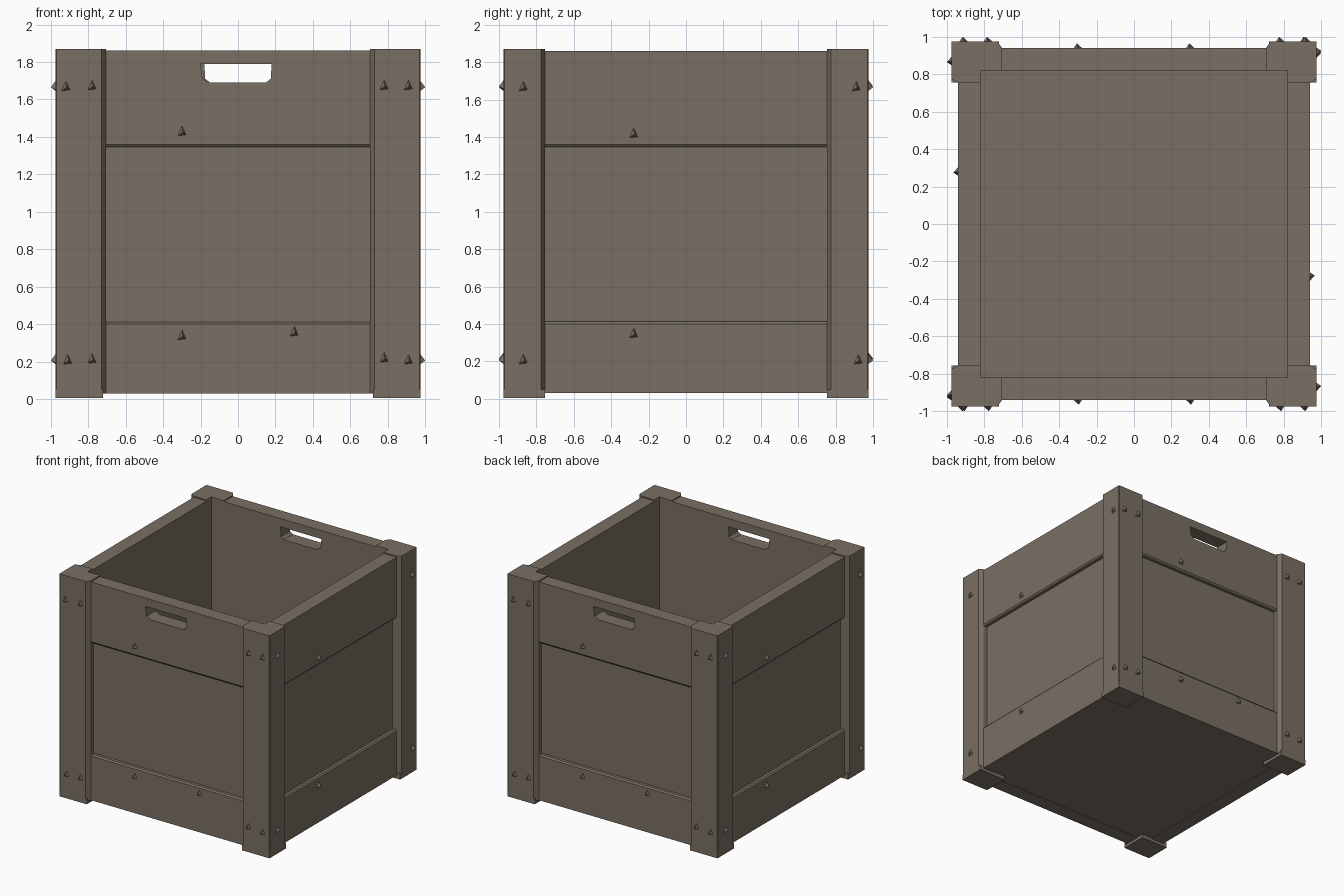
import bpy, bmesh, math
from mathutils import Matrix, Vector

if "Cube" in bpy.data.objects:
    bpy.data.objects.remove(bpy.data.objects["Cube"])

wood = bpy.data.materials.new("weathered_wood")
wood.diffuse_color = (0.195, 0.160, 0.127, 1)
wood.use_nodes = True
wood.node_tree.nodes["Principled BSDF"].inputs["Base Color"].default_value = wood.diffuse_color

INNER, PANEL, RAIL, POST = 0.82, 0.905, 0.94, 0.975


def finish(name, bm):
    bmesh.ops.recalc_face_normals(bm, faces=bm.faces)
    me = bpy.data.meshes.new(name)
    bm.to_mesh(me)
    bm.free()
    me.materials.append(wood)
    ob = bpy.data.objects.new(name, me)
    bpy.context.collection.objects.link(ob)
    return ob


def prism(name, pts, lo, hi, place):
    """Extrude a 2D outline from lo to hi; place maps (u, v, w) to 3D."""
    bm = bmesh.new()
    a = [bm.verts.new(place(u, v, lo)) for u, v in pts]
    b = [bm.verts.new(place(u, v, hi)) for u, v in pts]
    n = len(pts)
    bm.faces.new(a)
    bm.faces.new(b[::-1])
    for i in range(n):
        bm.faces.new((a[i], a[(i + 1) % n], b[(i + 1) % n], b[i]))
    return finish(name, bm)


def upright(u, v, w):
    return (u, v, w)


# Corner posts: L-shaped so the inside stays a clean box, with square feet
post = [(0.705, INNER), (0.705, RAIL), (0.73, POST), (0.97, POST), (POST, 0.97),
        (POST, 0.775), (RAIL, 0.755), (INNER, 0.755), (INNER, INNER)]
foot = [(0.72, 0.755), (0.72, POST), (POST, POST), (POST, 0.755)]
for sx in (-1, 1):
    for sy in (-1, 1):
        tag = ("left" if sx < 0 else "right") + ("_front" if sy < 0 else "_back")
        prism("post_" + tag, [(x * sx, y * sy) for x, y in post], 0.03, 1.87, upright)
        prism("foot_" + tag, [(x * sx, y * sy) for x, y in foot], 0.005, 0.05, upright)

# Floor
prism("floor", [(-.85, -.85), (.85, -.85), (.85, .85), (-.85, .85)], 0.035, 0.12, upright)

# Wall cross-sections as (depth, height); rails have chamfered inner edges
bottom = [(INNER, 0.03), (RAIL, 0.03), (RAIL, 0.40), (RAIL - 0.01, 0.412), (INNER, 0.412)]
middle = [(INNER, 0.40), (PANEL, 0.40), (PANEL, 1.36), (INNER, 1.36)]
top = [(INNER, 1.347), (RAIL - 0.01, 1.347), (RAIL, 1.36), (RAIL, 1.86), (INNER, 1.86)]
handle = [(-0.20, 1.79), (0.18, 1.79), (0.175, 1.71), (0.15, 1.69), (-0.15, 1.69), (-0.19, 1.71)]

# Nail positions (along wall, height)
end_nails = [(-0.92, 1.67), (-0.78, 1.675), (0.78, 1.675), (0.91, 1.675),
             (-0.91, 0.21), (-0.78, 0.215), (0.78, 0.22), (0.91, 0.21)]
end_rail_nails = [(-0.3, 1.43), (-0.3, 0.34), (0.3, 0.36)]
side_nails = [(-0.87, 1.67), (0.91, 1.67), (-0.87, 0.21), (0.92, 0.21)]
side_rail_nails = [(-0.28, 1.42), (-0.28, 0.35)]


def nail(name, place, u, z, depth):
    """Small three-sided bent nail head."""
    bm = bmesh.new()
    base = [bm.verts.new(place(depth - 0.005, z + dz, u + du))
            for du, dz in ((-0.028, -0.028), (0.025, -0.022), (0.0, 0.035))]
    tip = bm.verts.new(place(depth + 0.025, z - 0.005, u + 0.005))
    bm.faces.new(base)
    for i in range(3):
        bm.faces.new((base[i], base[(i + 1) % 3], tip))
    finish(name, bm)


# Four walls, each turned round the z axis
for k, side in enumerate(("front", "right", "back", "left")):
    rot = Matrix.Rotation(math.pi / 2 * k, 3, 'Z')
    end = k % 2 == 0

    def place(d, z, u, rot=rot):
        return rot @ Vector((u, -d, z))

    half = 0.73 if end else 0.77
    prism("bottom_rail_" + side, bottom, -half, half, place)
    prism("panel_" + side, middle, -half, half, place)
    rail = prism("top_rail_" + side, top, -half, half, place)

    # Hand hole through the front and back top rails
    if end:
        cutter = prism("handle_cutter", handle, 0.7, 1.1,
                       lambda u, z, d: place(d, z, u))
        cutter.hide_render = True
        mod = rail.modifiers.new("hand_hole", 'BOOLEAN')
        mod.operation, mod.solver, mod.object = 'DIFFERENCE', 'EXACT', cutter
        bpy.context.view_layer.objects.active = rail
        bpy.ops.object.modifier_apply(modifier=mod.name)
        bpy.data.objects.remove(cutter)

    for u, z in (end_nails if end else side_nails):
        nail("post_nail_" + side, place, u, z, POST)
    for u, z in (end_rail_nails if end else side_rail_nails):
        nail("rail_nail_" + side, place, u, z, RAIL)
